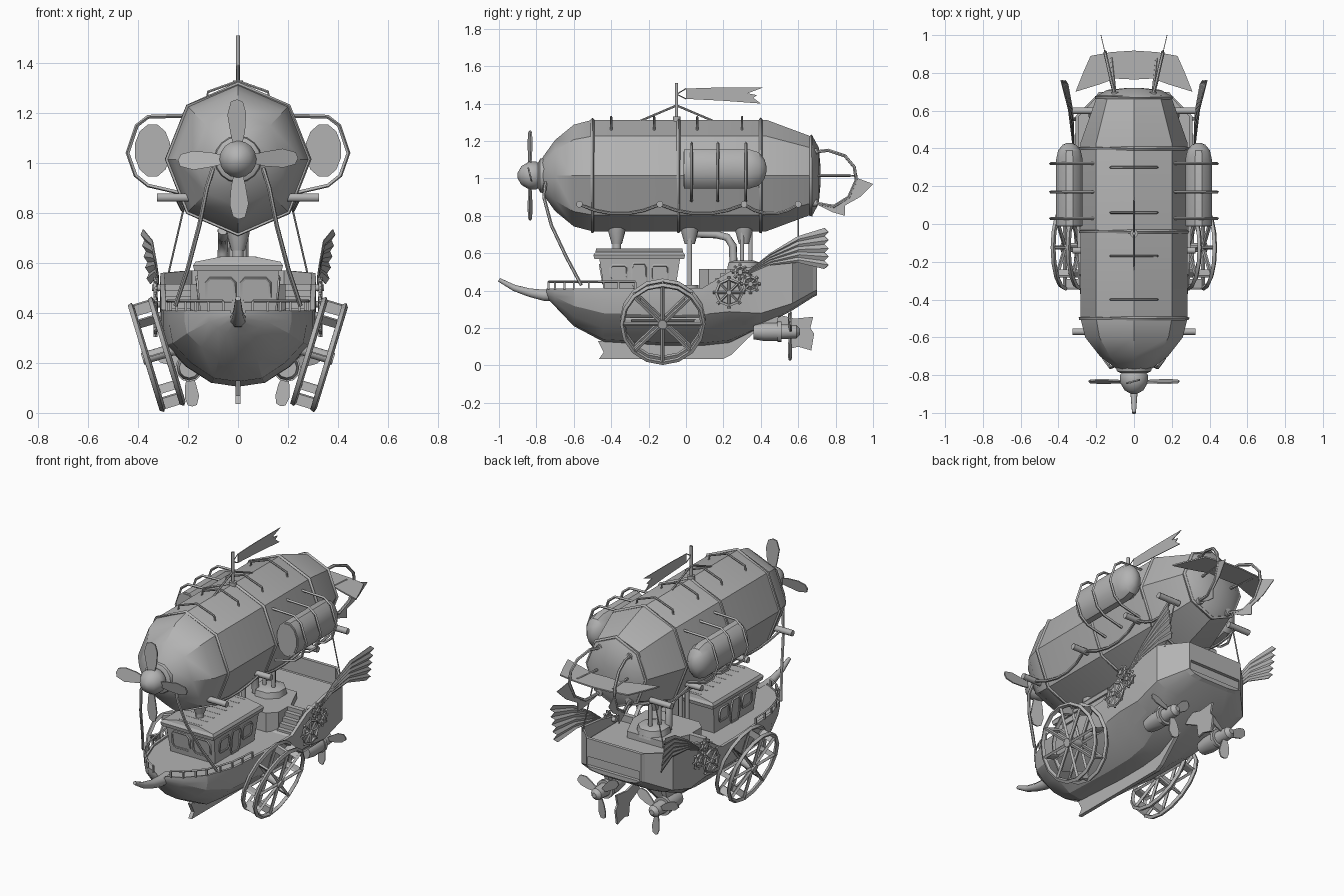
import bpy, bmesh, math
from mathutils import Vector as V
from math import sin, cos, pi, radians

if "Cube" in bpy.data.objects:
    bpy.data.objects.remove(bpy.data.objects["Cube"])

grey = bpy.data.materials.new("plain_grey")
grey.diffuse_color = (0.45, 0.45, 0.45, 1)
grey.use_nodes = True
grey.node_tree.nodes["Principled BSDF"].inputs["Base Color"].default_value = grey.diffuse_color

def mesh(name, verts, faces, angle=30):
    me = bpy.data.meshes.new(name)
    me.from_pydata([tuple(v) for v in verts], [], faces)
    bm = bmesh.new(); bm.from_mesh(me)
    bmesh.ops.remove_doubles(bm, verts=bm.verts, dist=1e-5)
    bmesh.ops.recalc_face_normals(bm, faces=bm.faces)
    bm.to_mesh(me); bm.free()
    me.materials.append(grey)
    ob = bpy.data.objects.new(name, me)
    bpy.context.collection.objects.link(ob)
    bpy.ops.object.select_all(action='DESELECT')
    ob.select_set(True); bpy.context.view_layer.objects.active = ob
    if angle: bpy.ops.object.shade_smooth_by_angle(angle=radians(angle))
    return ob

def loft(name, rings, closed=False, angle=30):
    n, m = len(rings[0]), len(rings)
    faces = [(i*n+j, i*n+(j+1) % n, (i+1) % m*n+(j+1) % n, (i+1) % m*n+j)
             for i in range(m if closed else m-1) for j in range(n)]
    if not closed: faces += [tuple(range(n)), tuple(range((m-1)*n, m*n))]
    return mesh(name, [p for r in rings for p in r], faces, angle)

def tube(name, pts, r, sides=6, closed=False):
    pts = [V(p) for p in pts]; m = len(pts)
    rad = r if isinstance(r, (list, tuple)) else [r]*m
    rings, u = [], None
    for i, p in enumerate(pts):
        a = pts[i-1] if (i or closed) else p
        b = pts[(i+1) % m] if (i < m-1 or closed) else p
        t = (b-a).normalized()
        if u is None: u = t.orthogonal()
        u = (u - t*u.dot(t)).normalized(); w = t.cross(u)
        rings.append([p+(u*cos(2*pi*k/sides+pi/sides)+w*sin(2*pi*k/sides+pi/sides))*rad[i] for k in range(sides)])
    return loft(name, rings, closed, 50)

def plate(name, pts, thick):
    t = V(thick)/2
    return loft(name, [[V(p)-t for p in pts], [V(p)+t for p in pts]], angle=0)

def box(name, c, s):
    x, y, z = s[0]/2, s[1]/2, s[2]/2
    return loft(name, [[V(c)+V((a*x, b*y, k*z)) for a, b in ((-1, -1), (1, -1), (1, 1), (-1, 1))] for k in (-1, 1)], angle=0)

def lathe_y(name, prof, cx, cz, n=12, sx=1, sz=1, off=0, angle=30):
    return loft(name, [[(cx+sx*r*sin(2*pi*k/n+off), y, cz+sz*r*cos(2*pi*k/n+off)) for k in range(n)] for y, r in prof], angle=angle)

def propeller(name, c, n, R, w, start):
    prof = [(.15, .3), (.45, .8), (.75, 1), (.95, .75), (1, .2), (.97, -.4), (.75, -.8), (.45, -.6), (.15, -.3)]
    for k in range(n):
        a = start+2*pi*k/n
        d, s = V((sin(a), 0, cos(a))), V((cos(a), .25, -sin(a)))
        plate(f"{name}_blade", [V(c)+d*R*l+s*w*q for l, q in prof], (0, .008, 0))

# gas envelope, octagonal with bands
ZC = 1.015
lathe_y("envelope", [(-.78, .06), (-.765, .1), (-.7, .19), (-.6, .272), (-.5, .298), (.43, .298), (.68, .205), (.71, .15), (.72, .04)], 0, ZC, 8, .95)
for y, r in ((-.5, .3), (-.04, .3), (.4, .3), (.67, .21)):
    tube("envelope_band", [(.95*r*sin(k*pi/4), y, ZC+r*cos(k*pi/4)) for k in range(8)], .01, 4, True)
for y in (-.4, -.17, .06, .3):
    tube("top_handle", [(-.125, y, 1.25), (-.12, y, 1.285), (0, y, 1.328), (.12, y, 1.285), (.125, y, 1.25)], .006)

# nose spinner and propeller
lathe_y("nose_collar", [(-.74, .1), (-.78, .09), (-.79, .07)], 0, ZC, 16)
lathe_y("nose_spinner", [(-.78, .06), (-.8, .074), (-.84, .074), (-.88, .05), (-.9, .015)], 0, ZC, 16, angle=60)
propeller("nose", (0, -.835, ZC), 4, .24, .042, -.05)

# mast and flag
tube("mast", [(0, -.05, 1.29), (0, -.05, 1.51)], .009, 8)
tube("mast_foot", [(0, -.05, 1.3), (0, -.05, 1.33)], .022, 8)
for y in (-.25, .15): tube("mast_stay", [(0, -.05, 1.39), (0, y, 1.305)], .006)
plate("flag", [(0, y, z) for y, z in ((0, 1.425), (0, 1.48), (.15, 1.485), (.41, 1.485), (.33, 1.455), (.38, 1.445), (.36, 1.43), (.4, 1.4), (.2, 1.415))], (.004, 0, 0))
for z in (1.425, 1.48): tube("flag_tie", [(0, -.05, 1.45), (0, 0, z)], .003, 4)

for s in (1, -1):
    # side gas pods in cages
    lathe_y("side_pod", [(-.01, .8), (-.01, 1), (.34, 1), (.39, .85), (.42, .5), (.43, .15)], s*.342, 1.05, 12, .073, .108, pi/12)
    lathe_y("pod_front_rim", [(-.014, .8), (-.014, .9), (0, .9)], s*.342, 1.05, 12, .073, .108, pi/12)
    for y in (.03, .17, .32):
        tube("pod_cage", [(s*x, y, z) for x, z in ((.2, 1.19), (.36, 1.185), (.405, 1.15), (.442, 1.04), (.41, .95), (.36, .91), (.23, .88))], .008, 4)
    # pegs and festoon ropes along the envelope
    pegs = (-.57, -.14, .31, .6)
    for y in pegs: tube("rope_peg", [(s*.18, y, .862), (s*.325, y, .862)], .018, 8)
    rope = []
    for a, b in zip(pegs, pegs[1:]):
        for t in (0, .2, .4, .6, .8):
            q = 4*t*(1-t); rope.append((s*(.245-.025*q), a+(b-a)*t, .86-.05*q))
    tube("festoon_rope", rope+[(s*.235, .6, .86)], .008)
    # ropes to the ship
    tube("bow_rope", [(s*x, y, z) for x, y, z in ((.1, -.75, .98), (.125, -.76, .9), (.155, -.72, .75), (.2, -.64, .58), (.25, -.56, .43))], .009)
    tube("stern_rope", [(s*.21, .6, .85), (s*.28, .6, .55)], .004)
    # rear hoops with ragged fins
    hoop = [(.1, .68, 1.14), (.12, .76, 1.15), (.14, .85, 1.12), (.152, .9, 1.06), (.152, .91, .99), (.145, .87, .9), (.13, .79, .85), (.1, .68, .87)]
    tube("tail_hoop", [(s*x, y, z) for x, y, z in hoop], .009)
    for h in (hoop[0], hoop[-1]):
        tube("hoop_knob", [(s*h[0], .66, h[2]), (s*h[0], .7, h[2])], .022, 8)
    fin = ((.7, .86), (.78, .82), (.85, .8), (.85, .855), (.93, .9), (1.0, .97), (.92, 1.0), (.87, .9), (.79, .86))
    plate("tail_hoop_fin", [(s*(.1+(y-.68)*.235), y, z) for y, z in fin], (.004, 0, 0))

# horizontal tail fin
half = [(.1, .77), (.18, .74), (.31, .7), (.27, .8), (.23, .89), (.12, .91)]
plate("tail_plane", [(x, y, ZC) for x, y in half]+[(0, .918, ZC)]+[(-x, y, ZC) for x, y in half[::-1]]+[(0, .765, ZC)], (0, 0, .008))
for s in (1, -1): tube("tail_plane_arm", [(s*.1, .69, ZC), (s*.12, .88, ZC)], .008)

# hull lofted from stations: y, half width, sheer, bottom, deck depth, boxiness
def station(y, w, top, bot, d, f=0):
    h = top-bot
    rnd = ((.35, .05), (.68, .26), (.95, .54), (1, .8))
    sq = ((.5, .0), (.8, .04), (1, .14), (1, .6))
    p = [(w*(a+(c-a)*f), bot+h*(b+(e-b)*f)) for (a, b), (c, e) in zip(rnd, sq)]
    p += [(w, top), (w-.06*w, top), (w-.06*w, top-d)]
    return [(0, y, bot)]+[(x, y, z) for x, z in p]+[(-x, y, z) for x, z in p[::-1]]
loft("hull", [station(*a) for a in ((-.745, .03, .41, .36, .01), (-.7, .12, .41, .315, .01), (-.6, .215, .41, .21, .01), (-.44, .275, .41, .125, .01),
     (-.1, .3, .41, .105, .01), (.09, .308, .415, .105, .015), (.23, .31, .5, .12, .03, .25), (.4, .312, .54, .205, .07, .8),
     (.57, .31, .56, .295, .09, 1), (.68, .2, .57, .365, .1, 1))], angle=20)
loft("transom", [station(.68, .2, .57, .365, .17, 1), station(.7, .185, .57, .375, .17, 1)], angle=0)
box("transom_bulwark", (0, .69, .515), (.37, .02, .11))
plate("keel", [(0, y, z) for y, z in ((-.47, .13), (-.44, .07), (-.465, .035), (.2, .035), (.24, .055), (.42, .23), (.2, .13))], (.022, 0, 0))
tube("bowsprit", [(0, -.68, .375), (0, -.76, .375), (0, -.84, .39), (0, -.92, .415), (0, -1, .458)], [.035, .032, .024, .018, .011], 8)

# bow railing
rail = [(.06, -.735), (.12, -.7), (.17, -.65), (.21, -.6), (.245, -.52), (.27, -.44), (.28, -.36), (.285, -.27)]
for s in (1, -1):
    tube("bow_rail", [(s*x, y, .447) for x, y in rail], .006, 4)
    for x, y in rail: box("rail_post", (s*x, y, .427), (.01, .01, .04))

# cabin with flared walls, roof, windows and doors
def frame(w, y0, y1, z): return [(-w, y0, z), (w, y0, z), (w, y1, z), (-w, y1, z)]
loft("cabin", [frame(.15, -.435, -.06, .39), frame(.165, -.465, -.03, .58)], angle=0)
loft("cabin_roof", [frame(.175, -.49, -.01, .568), frame(.18, -.495, -.005, .59), frame(.17, -.485, -.015, .605), frame(.07, -.48, -.02, .625)], angle=0)
for k in range(8):
    box("roof_batten", (0, -.46+k*.06, .621), (.15, .01, .01))
def window(name, fn, cu, cv, hu, hv):
    out = [(a*hu*p, b*hv*q) for a, b, o in ((1, 1, 0), (-1, 1, 1), (-1, -1, 0), (1, -1, 1)) for p, q in (((1, .65), (.75, 1)) if not o else ((.75, 1), (1, .65)))]
    tube(name, [fn(cu+u, cv+v) for u, v in out], .007, 4, True)
for s in (1, -1):
    window("front_window", lambda u, v: (u, -.437-(v-.4)*.158, v), s*.07, .488, .058, .05)
    for y in (-.36, -.14):
        window("side_window", lambda u, v: (s*(.152+(v-.4)*.08), u, v), y, .495, .045, .04)
    window("side_door", lambda u, v: (s*(.152+(v-.4)*.08), u, v), -.25, .475, .04, .07)

# stern platform, stairs and pillars
loft("stern_platform", [[(-.14, .07, z), (.14, .07, z), (.19, .12, z), (.19, .24, z), (.12, .4, z), (-.12, .4, z), (-.19, .24, z), (-.19, .12, z)] for z in (.39, .515)], angle=0)
loft("stern_floor", [[(s*x, y, z) for s, x, y in ((1, .285, .2), (1, .285, .55), (1, .19, .66), (-1, .19, .66), (-1, .285, .55), (-1, .285, .2))] for z in (.4, .475)], angle=0)
for s in (1, -1):
    for k in range(5):
        box("stair_step", (s*.24, .12+k*.026, .405+k*.012), (.1, .03, .03+k*.024))
tube("pedestal", [(0, .31, .5), (0, .31, .55), (0, .31, .56)], [.1, .09, .06], 8)
tube("deck_socket", [(0, .02, .4), (0, .02, .43)], .05, 8)
for y in (-.37, .02, .31):
    tube("envelope_socket", [(0, y, .74), (0, y, .71), (0, y, .65)], [.05, .045, .028], 10)
tube("cabin_pillar", [(0, -.37, .6), (0, -.37, .7)], .024, 8)
for s in (1, -1): tube("deck_pillar", [(s*.022, .02, .4), (s*.022, .02, .72)], .014, 8)
for x, y in ((-.03, .3), (.03, .3), (0, .345)): tube("stern_pillar", [(x, y, .53), (x, y, .73)], .012, 8)
tube("bent_pipe", [(-.06, y, z) for y, z in ((.0, .73), (.03, .705), (.16, .7), (.22, .685), (.25, .64), (.255, .52))], .022, 8)

# paddle wheels, gears and feather fans
def spoked(name, c, ax, R, n, bar, per=1):
    ax = V(ax).normalized(); u = V((0, 1, 0)); w = ax.cross(u)
    pts = [V(c)+(u*cos(2*pi*k/n/per)+w*sin(2*pi*k/n/per))*R for k in range(n*per)]
    tube(name+"_rim", pts, bar, 4, True)
    for p in pts[::per]: tube(name+"_spoke", [c, p], bar*.8, 4)
    return pts[::per]
for s in (1, -1):
    ax = V((s*cos(radians(17)), 0, -sin(radians(17))))
    c = V((s*.325, -.125, .234))
    a, b = (spoked("paddle_wheel", c+ax*o, ax, .216, 8, .013, 2) for o in (-.042, .042))
    for p, q in zip(a, b):
        i = (c-(p+q)/2)*.2
        plate("paddle", [p, q, q+i, p+i], (0, .012, .006))
    tube("wheel_axle", [c-ax*.16, c+ax*.06], .026, 8)
    for y, z, R, n in ((.23, .39, .07, 8), (.345, .435, .038, 8), (.29, .5, .028, 8)):
        g = V((s*.33, y, z))
        for p in spoked("gear", g, (1, 0, 0), R, n, .009):
            tube("gear_tooth", [p, p+(p-g).normalized()*.016], .008, 4)
        tube("gear_axle", [(s*.27, y, z), (s*.345, y, z)], .014, 8)
    # fan: rows from root to ragged tip, alternating pleats
    N, verts, rows = 10, [], ((0, .33, .485, .505, .32), (.3, .45, .535, .60, .325), (.65, .6, .55, .69, .338), (1, .75, .515, .735, .372))
    for t, y, z0, z1, x in rows:
        for k in range(N+1):
            f = k/N
            verts.append((s*(x+(.006 if k % 2 else -.006)*t+.03*t*(f-.5)), y+(.012 if k % 2 else -.01)*t*t, z0+(z1-z0)*f))
    fan = mesh("feather_fan", verts, [(i*(N+1)+k, i*(N+1)+k+1, (i+1)*(N+1)+k+1, (i+1)*(N+1)+k) for i in range(3) for k in range(N)], 0)
    fan.modifiers.new("thickness", 'SOLIDIFY').thickness = .004
    # stern engines
    lathe_y("engine", [(.36, .04), (.42, .05), (.5, .05), (.51, .04), (.59, .035), (.61, .015)], s*.195, .18, 12)
    lathe_y("engine_band", [(.49, .056), (.51, .056)], s*.195, .18, 12)
    plate("engine_strut", [(s*.195, y, z) for y, z in ((.36, .2), (.48, .2), (.5, .28), (.38, .26))], (.03, 0, 0))
    propeller("stern", (s*.195, .555, .18), 3, .155, .032, pi+s*.12)

# rudder
plate("rudder", [(0, y, z) for y, z in ((.5, .27), (.58, .25), (.68, .26), (.665, .2), (.685, .17), (.67, .08), (.6, .1), (.56, .09), (.55, .17), (.45, .22))], (.012, 0, 0))
